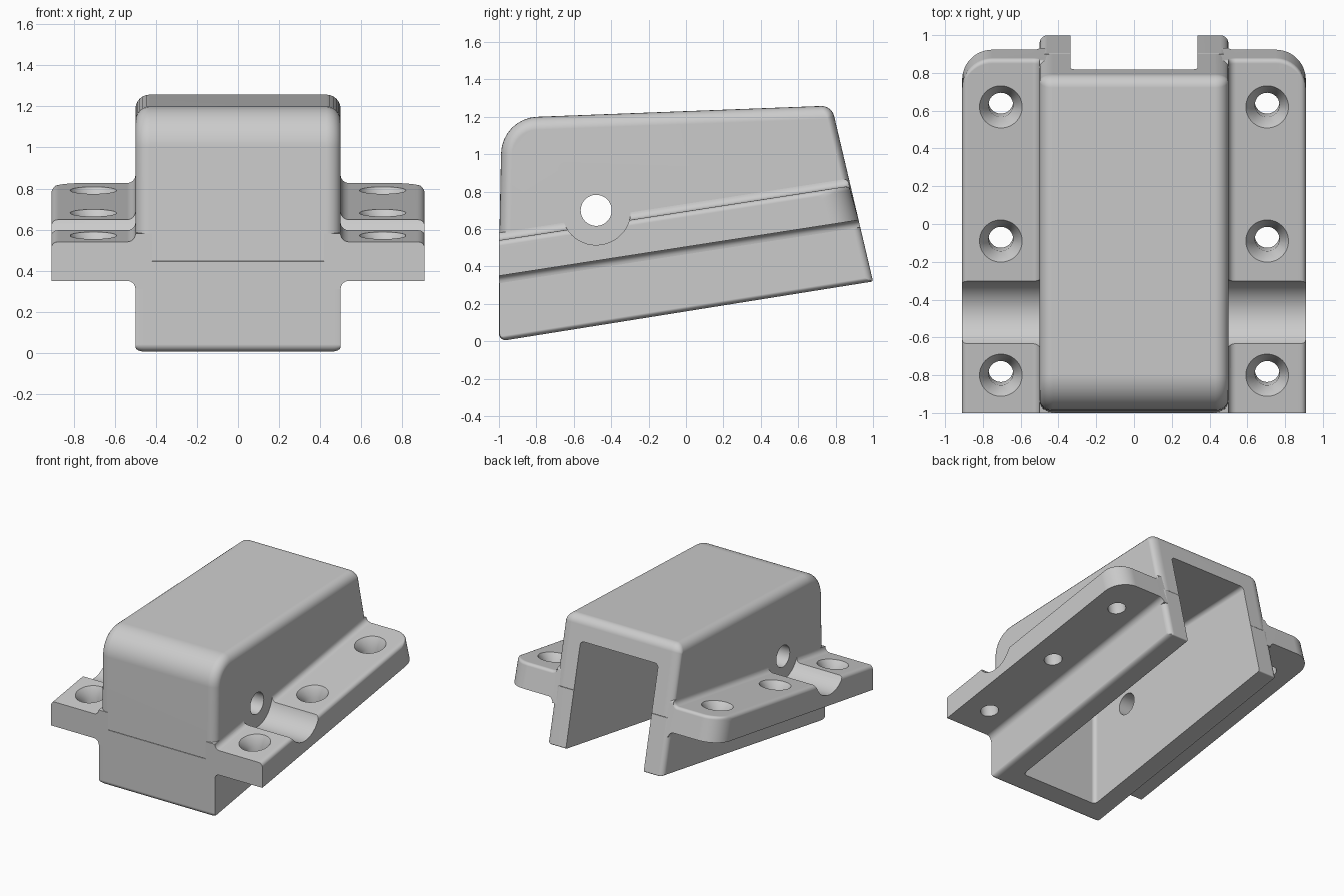
import bpy, bmesh, math
from mathutils import Vector, Matrix
from mathutils.geometry import intersect_line_line

if "Cube" in bpy.data.objects:
    bpy.data.objects.remove(bpy.data.objects["Cube"])

GREY = bpy.data.materials.new("plain grey")
GREY.use_nodes = True
COLOUR = (0.6, 0.6, 0.6, 1)
GREY.diffuse_color = COLOUR
GREY.node_tree.nodes["Principled BSDF"].inputs["Base Color"].default_value = COLOUR

SLOPE = 0.155   # rise of the mounting flanges toward the back
LEAN = 0.235    # forward lean of the back face
WALL = 0.165


def flange_z(y, off=0.0):
    return 0.695 + off + SLOPE * y


def back_y(off):
    """y where a line parallel to the flange top meets the back plane"""
    return (1 - LEAN * (0.375 + off)) / (1 + LEAN * SLOPE)


def make(name, bm):
    bmesh.ops.recalc_face_normals(bm, faces=bm.faces[:])
    me = bpy.data.meshes.new(name)
    bm.to_mesh(me)
    bm.free()
    me.materials.append(GREY)
    ob = bpy.data.objects.new(name, me)
    bpy.context.collection.objects.link(ob)
    return ob


def skin(name, sections):
    """Closed solid through a row of equal point loops."""
    bm = bmesh.new()
    rings = [[bm.verts.new(p) for p in s] for s in sections]
    n = len(rings[0])
    for a, b in zip(rings, rings[1:]):
        for i in range(n):
            j = (i + 1) % n
            bm.faces.new((a[i], a[j], b[j], b[i]))
    bm.faces.new(rings[0])
    bm.faces.new(rings[-1])
    return make(name, bm)


def rounded_profile(pts, radii, insets, steps=8):
    """Inset a (y, z) polygon edge by edge and round its corners."""
    n = len(pts)
    lines = []
    for i in range(n):
        a, b = Vector((0, *pts[i])), Vector((0, *pts[(i + 1) % n]))
        d = (b - a).normalized()
        shift = Vector((0, -d.z, d.y)) * insets[i]
        lines.append((a + shift, b + shift))
    corners = [intersect_line_line(*lines[i - 1], *lines[i])[0] for i in range(n)]
    out = []
    for i, c in enumerate(corners):
        r = max(radii[i] - max(insets[i - 1], insets[i]), 0.003)
        u = (corners[i - 1] - c).normalized()
        v = (corners[(i + 1) % n] - c).normalized()
        half = u.angle(v) / 2
        mid = c + (u + v).normalized() * (r / math.sin(half))
        reach = r / math.tan(half)
        p = (c + u * reach - mid).normalized()
        q = (c + v * reach - mid).normalized()
        for k in range(steps + 1):
            t = k / steps
            sweep = math.pi - 2 * half
            arm = p * math.sin((1 - t) * sweep) + q * math.sin(t * sweep)
            out.append(mid + arm.normalized() * r)
    return out


def loft(name, half, pts, radii, rounds, steps=6):
    """Prism across x whose side edges are rounded by an amount per edge."""
    big = max(rounds)
    stations = []
    for k in range(steps + 1):
        s = math.pi / 2 * k / steps
        stations.append((half - big + big * math.sin(s), 1 - math.cos(s)))
    stations = [(-x, f) for x, f in reversed(stations)] + stations
    return skin(name, [[(x, p.y, p.z) for p in
                        rounded_profile(pts, radii, [r * f for r in rounds])]
                       for x, f in stations])


def lathe(name, profile, matrix, sides=48):
    """Turned solid from (radius, height) pairs."""
    turn = [2 * math.pi * k / sides for k in range(sides)]
    return skin(name, [[matrix @ Vector((r * math.cos(a), r * math.sin(a), h))
                        for a in turn] for r, h in profile])


def cut(ob, cutters):
    bpy.context.view_layer.objects.active = ob
    for c in cutters:
        mod = ob.modifiers.new("cut", 'BOOLEAN')
        mod.operation, mod.solver, mod.object = 'DIFFERENCE', 'EXACT', c
        bpy.ops.object.modifier_apply(modifier=mod.name)


def flange(name, side):
    """Sloping side plate with root fillets and a rounded back corner."""
    fil, edge, corner, wide, thick = 0.04, 0.03, 0.16, 0.91, 0.19
    quarter = [math.pi / 2 * k / 6 for k in range(7)]
    cols = [(0.42, fil, 0.0)]
    cols += [(0.5 + fil * (1 - math.cos(a)), fil * (1 - math.sin(a)), 0.0) for a in quarter]
    for k in range(13):
        a = math.pi / 2 * k / 12
        x = wide - corner + corner * math.sin(a)
        over = max(0.0, x - (wide - edge))
        drop = edge - math.sqrt(max(edge ** 2 - over ** 2, 0))
        cols.append((x, -drop, corner * (1 - math.cos(a))))
    sections = []
    for x, t, c in cols:
        low = -thick - max(t, 0)
        top_y = back_y(t) - c
        ring = [(-1, low), (-1, t)]
        ring += [(top_y - edge * (1 - math.sin(a)), t - edge * (1 - math.cos(a)))
                 for a in quarter]
        ring.append((back_y(low) - c, low))
        sections.append([(side * x, y, flange_z(y, o)) for y, o in ring])
    return skin(name, sections)


# Housing: rounded upper cover and sharper lower skirt, meeting inside the flange
seam = -0.095
front_seam = (-1, flange_z(-1, seam))
back_seam = (back_y(seam), flange_z(back_y(seam), seam))
cover = loft("cover", 0.5,
             [front_seam, back_seam, (0.779, 1.26), (-0.985, 1.193)],
             [0.003, 0.003, 0.07, 0.2], [0, 0.04, 0.07, 0.06])
skirt = loft("skirt", 0.5,
             [(-1, 0), (1, 0.32), back_seam, front_seam],
             [0.035, 0.01, 0.003, 0.003], [0.025, 0.04, 0, 0.004])

# Cutters: open cavity, cross pin hole and pin clearance groove
cavity = loft("cavity_cutter", 0.5 - WALL,
              [(-1 + WALL, -0.4), (1.6, -0.4), (1.6, 1.12), (-1 + WALL, 1.033)],
              [0.003, 0.003, 0.003, 0.04], [0, 0, 0.03, 0.03])
across = Matrix.Translation((0, -0.48, 0.70)) @ Matrix.Rotation(math.pi / 2, 4, 'Y')
pin = lathe("pin_hole_cutter", [(0.083, -1.5), (0.083, 1.5)], across)
groove = lathe("groove_cutter", [(0.185, -1.5), (0.185, 1.5)], across)
cut(cover, [cavity, pin])
cut(skirt, [cavity])
cutters = [cavity, pin, groove]
parts = [cover, skirt]

# Flanges with three countersunk screw holes each
for label, side in (("left", 1), ("right", -1)):
    plate = flange(label + "_flange", side)
    tools = [groove]
    for y in (0.62, -0.09, -0.80):
        spot = (Matrix.Translation((side * 0.705, y, flange_z(y)))
                @ Matrix.Rotation(math.atan(SLOPE), 4, 'X'))
        tools.append(lathe("screw_cutter",
                           [(0.065, -0.4), (0.065, -0.07), (0.161, 0.07)], spot))
    cut(plate, tools)
    cutters += tools[1:]
    parts.append(plate)

for c in cutters:
    bpy.data.objects.remove(c)

# Smooth rounded surfaces, keep crisp edges and flat planes
bpy.ops.object.select_all(action='DESELECT')
for p in parts:
    p.select_set(True)
bpy.context.view_layer.objects.active = cover
bpy.ops.object.shade_smooth_by_angle(angle=math.radians(35))
for p in parts:
    p.modifiers.new("flat planes", 'WEIGHTED_NORMAL').keep_sharp = True
